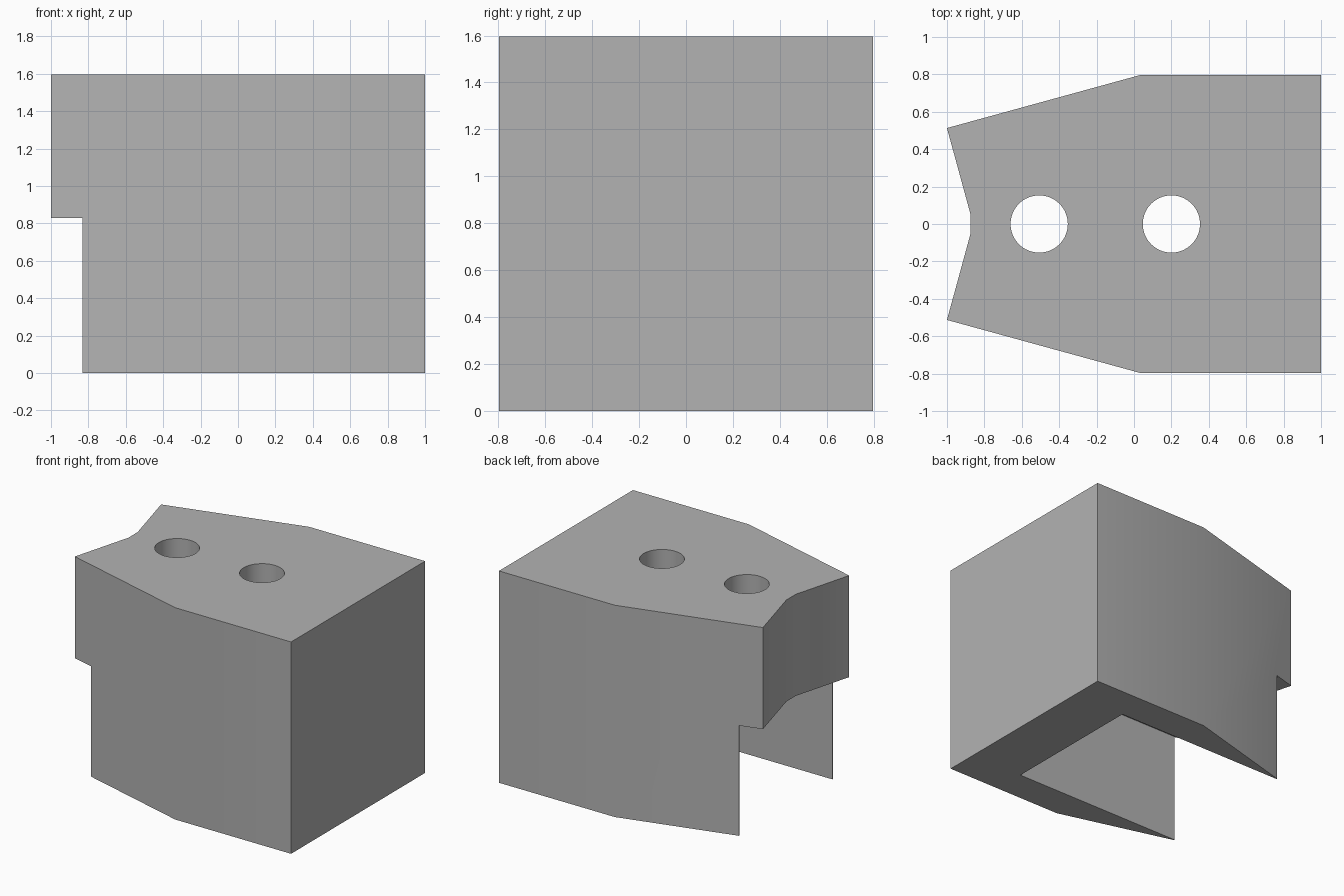
import bpy, bmesh, math

if "Cube" in bpy.data.objects:
    bpy.data.objects.remove(bpy.data.objects["Cube"])

grey = bpy.data.materials.new("plain grey")
grey.diffuse_color = (0.45, 0.45, 0.45, 1)
grey.use_nodes = True
grey.node_tree.nodes["Principled BSDF"].inputs["Base Color"].default_value = grey.diffuse_color

H = 1.595          # total height
LEDGE = 0.83       # underside of the top plate
W = 0.797          # half width


def prism(name, outline, z0, z1):
    """Solid made by raising a flat outline from z0 to z1."""
    bm = bmesh.new()
    face = bm.faces.new([bm.verts.new((x, y, z0)) for x, y in outline])
    up = bmesh.ops.extrude_face_region(bm, geom=[face])["geom"]
    bmesh.ops.translate(bm, vec=(0, 0, z1 - z0),
                        verts=[v for v in up if isinstance(v, bmesh.types.BMVert)])
    bmesh.ops.recalc_face_normals(bm, faces=bm.faces)
    mesh = bpy.data.meshes.new(name)
    bm.to_mesh(mesh)
    bm.free()
    mesh.materials.append(grey)
    obj = bpy.data.objects.new(name, mesh)
    bpy.context.collection.objects.link(obj)
    return obj


def rect(x0, x1, y):
    return [(x0, -y), (x1, -y), (x1, y), (x0, y)]


def circle(cx, r, n=64):
    return [(cx + r * math.cos(2 * math.pi * i / n), r * math.sin(2 * math.pi * i / n))
            for i in range(n)]


# Body: tapered block with a shallow V in its narrow end
half = [(1, W), (0.035, W), (-1, 0.513), (-0.875, 0.055)]
body = prism("block_body", half + [(x, -y) for x, y in reversed(half)], 0, H)

# Cutters: cavity between the side walls, undercut of the nose, two bolt holes
cutters = [
    prism("cavity_cutter", rect(-1.3, 0.57, 0.553), -0.2, LEDGE),
    prism("undercut_cutter", rect(-1.3, -0.832, 1.0), -0.3, LEDGE),
    prism("nose_hole_cutter", circle(-0.507, 0.153), 0.5, H + 0.2),
    prism("centre_hole_cutter", circle(0.2, 0.153), 0.5, H + 0.2),
]
bpy.context.view_layer.objects.active = body
body.select_set(True)
for cutter in cutters:
    mod = body.modifiers.new(cutter.name, 'BOOLEAN')
    mod.operation = 'DIFFERENCE'
    mod.solver = 'EXACT'
    mod.object = cutter
    bpy.ops.object.modifier_apply(modifier=mod.name)
    bpy.data.objects.remove(cutter)

# Soft shading on the shallow bends, crisp elsewhere
bpy.ops.object.shade_smooth_by_angle(angle=math.radians(30))
